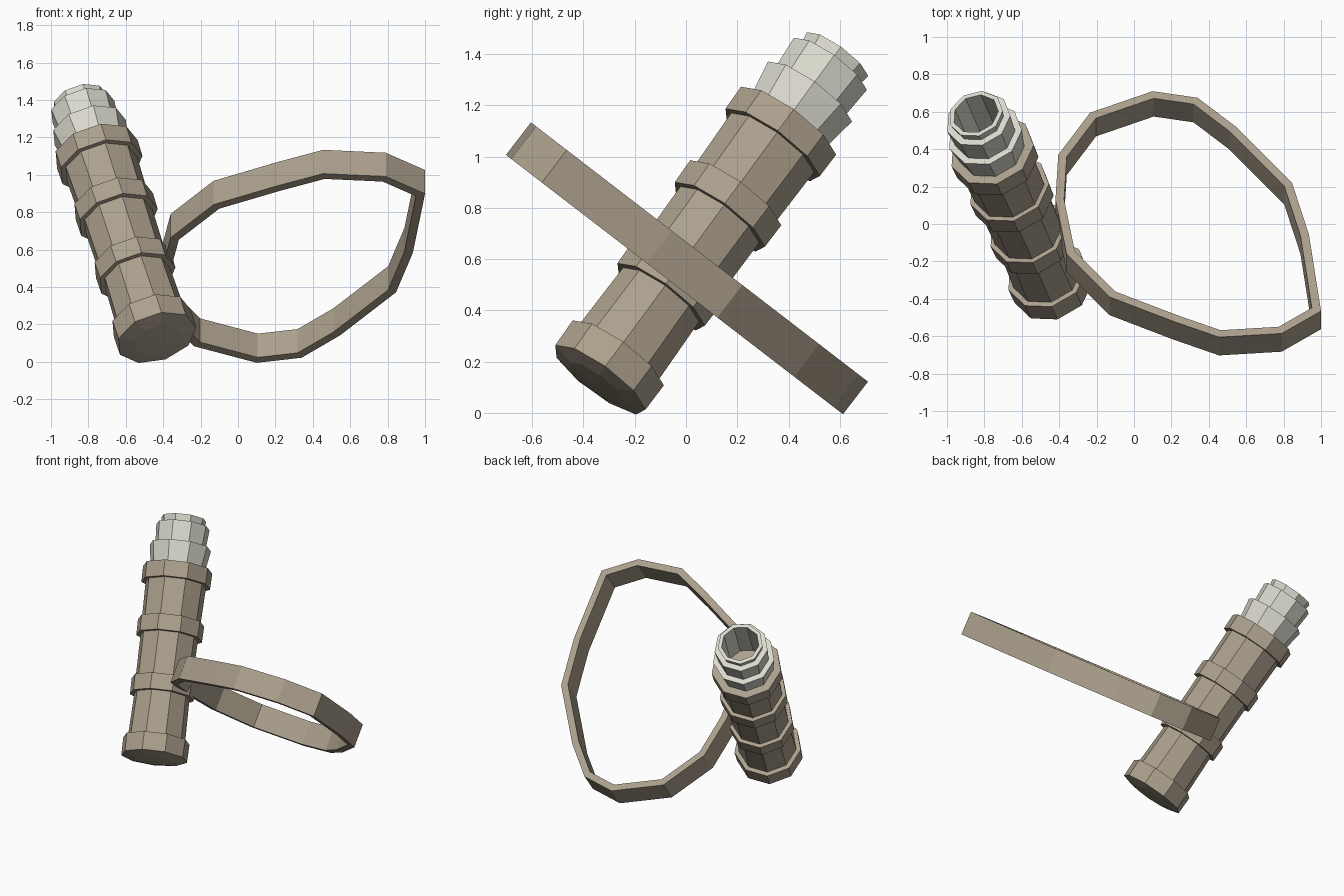
import bpy, bmesh, math
from mathutils import Vector

cube = bpy.data.objects.get("Cube")
if cube:
    bpy.data.objects.remove(cube)

SIDES = 9
PHASE = math.radians(-3)
BASE = Vector((-0.435, -0.338, 0.13))
AXIS = Vector((-0.405, 0.913, 1.245)).normalized()
U = (Vector((1, 0, 0)) - AXIS * AXIS.x).normalized()
W = AXIS.cross(U)


def material(name, color):
    m = bpy.data.materials.new(name)
    m.use_nodes = True
    m.diffuse_color = (*color, 1)
    bsdf = next(n for n in m.node_tree.nodes if n.type == 'BSDF_PRINCIPLED')
    bsdf.inputs["Base Color"].default_value = (*color, 1)
    bsdf.inputs["Roughness"].default_value = 0.9
    return m


def finish(bm, name, mat):
    bmesh.ops.recalc_face_normals(bm, faces=bm.faces)
    mesh = bpy.data.meshes.new(name)
    bm.to_mesh(mesh)
    bm.free()
    mesh.materials.append(mat)
    obj = bpy.data.objects.new(name, mesh)
    bpy.context.scene.collection.objects.link(obj)
    return obj


def lathe(name, profile, mat, closed=False):
    """Sweep (radius, height) points round the tilted axis."""
    bm = bmesh.new()
    rings = []
    for r, h in profile:
        c = BASE + AXIS * h
        if r == 0:
            rings.append([bm.verts.new(c)] * SIDES)
            continue
        angles = [PHASE + math.tau * i / SIDES for i in range(SIDES)]
        rings.append([bm.verts.new(c + U * r * math.cos(a) + W * r * math.sin(a)) for a in angles])
    pairs = list(zip(rings, rings[1:]))
    if closed:
        pairs.append((rings[-1], rings[0]))
    for a, b in pairs:
        for i in range(SIDES):
            j = (i + 1) % SIDES
            bm.faces.new(list(dict.fromkeys((a[i], a[j], b[j], b[i]))))
    return finish(bm, name, mat)


brown = material("dull brown", (0.41, 0.35, 0.265))
ivory = material("ivory white", (0.70, 0.69, 0.61))

# Handle: domed end cap, barrel and three raised collars
grip = [(0, -0.025), (0.13, -0.018), (0.22, 0), (0.222, 0.122), (0.192, 0.122)]
for h, r in ((0.415, 0.213), (0.815, 0.22), (1.175, 0.23)):
    grip += [(r - 0.028, h), (r, h), (r + 0.002, h + 0.108), (r - 0.024, h + 0.108)]
grip.append((0, 1.283))
lathe("handle", grip, brown)

# Hollow tip: three flaring tiers with an open bore
tip = [(0.18, 1.28), (0.205, 1.43), (0.168, 1.43), (0.178, 1.57), (0.14, 1.57),
       (0.15, 1.62), (0.125, 1.62), (0.125, 1.28)]
lathe("hollow_tip", tip, ivory, closed=True)

# Wrist strap: flat band round a tilted loop, outline given as x and y of the outer upper edge
outline = [(-0.235, 0.595), (0.10, 0.71), (0.34, 0.675), (0.545, 0.52), (0.845, 0.22),
           (0.935, -0.055), (1.0, -0.465), (0.79, -0.585), (0.455, -0.605), (0.21, -0.52),
           (-0.13, -0.39), (-0.36, -0.16), (-0.42, 0.13), (-0.405, 0.37)]
SLOPE = Vector((0, 0.793, -0.61))
NORMAL = Vector((0, 0.61, 0.793))
ORIGIN = Vector((0, 0, 0.567))
HALF_WIDTH = 0.08
THICKNESS = 0.046

outer = [Vector((x, (y - HALF_WIDTH * NORMAL.y) / SLOPE.y)) for x, y in outline]
bm = bmesh.new()
sections = []
for i, p in enumerate(outer):
    before = (p - outer[i - 1]).normalized()
    after = (outer[(i + 1) % len(outer)] - p).normalized()
    # Mitred inward offset
    n1, n2 = Vector((before.y, -before.x)), Vector((after.y, -after.x))
    inner = p + (n1 + n2) * THICKNESS / (1 + n1.dot(n2))
    corners = ((p, 1), (p, -1), (inner, -1), (inner, 1))
    sections.append([bm.verts.new(ORIGIN + Vector((q.x, 0, 0)) + SLOPE * q.y + NORMAL * HALF_WIDTH * s)
                     for q, s in corners])
for i, b in enumerate(sections):
    a = sections[i - 1]
    for k in range(4):
        m = (k + 1) % 4
        bm.faces.new((a[k], a[m], b[m], b[k]))
finish(bm, "wrist_strap", brown)
